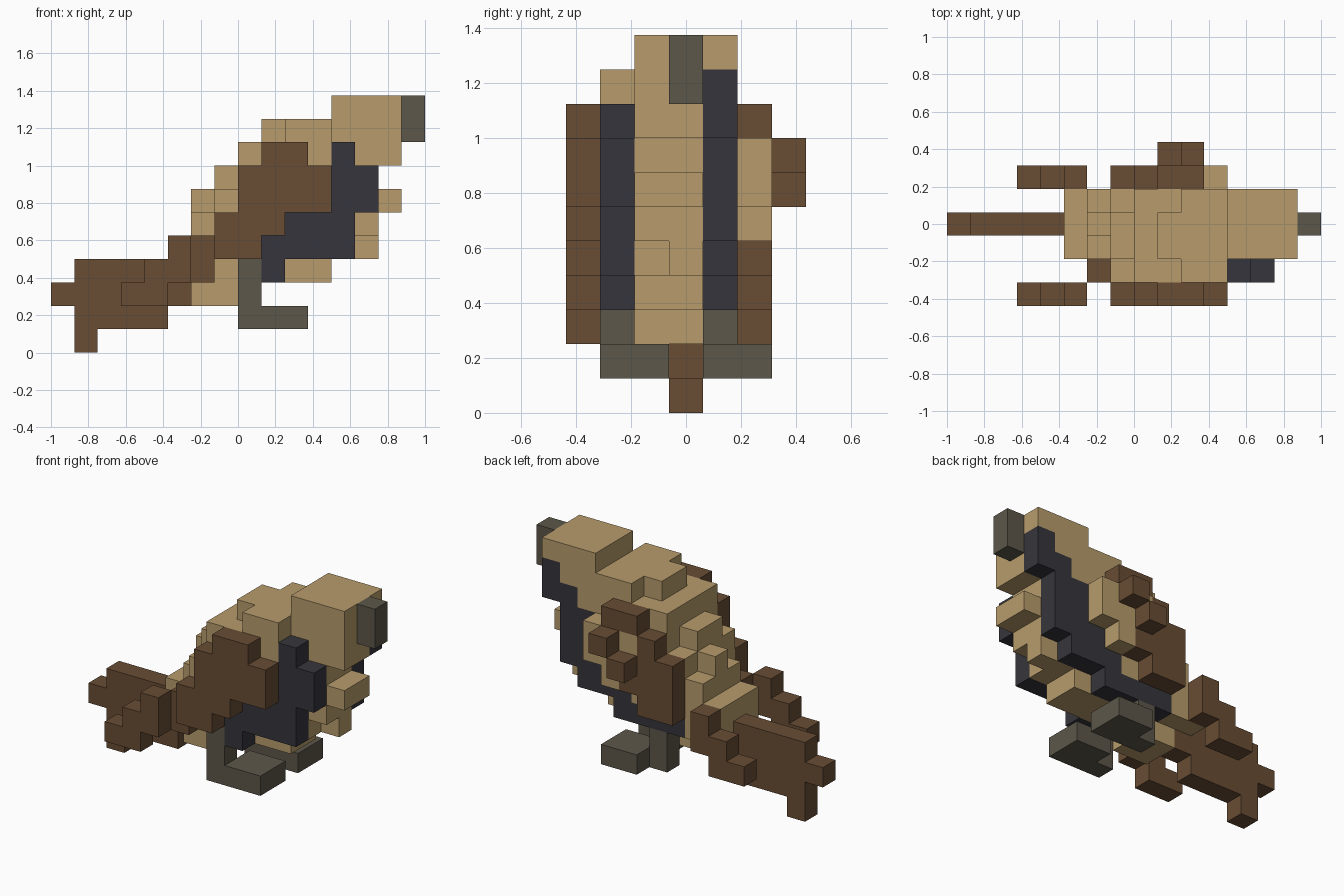
import bpy, bmesh

cube = bpy.data.objects.get("Cube")
if cube:
    bpy.data.objects.remove(cube)

U = 0.125  # edge length of one block


def linear(c):
    c /= 255
    return c / 12.92 if c <= 0.04045 else ((c + 0.055) / 1.055) ** 2.4


def material(name, *rgb):
    col = [linear(c) for c in rgb] + [1.0]
    m = bpy.data.materials.new(name)
    m.use_nodes = True
    m.diffuse_color = col
    m.node_tree.nodes["Principled BSDF"].inputs["Base Color"].default_value = col
    return m


tan = material("tan", 184, 156, 108)
brown = material("brown", 104, 77, 52)
dark = material("charcoal", 54, 53, 60)
grey = material("warm grey", 92, 87, 74)

cells = {}  # block position -> part name
colours = {}  # part name -> material


def slab(part, mat, layers, x, *spans):
    """Fill columns from x onward, each a (bottom, top) span, in every y layer."""
    colours[part] = mat
    for i, (bottom, top) in enumerate(spans):
        for y in layers:
            for z in range(bottom, top):
                cells[x + i, y, z] = part


# Body: stepped core, lower flanks, and ridges
slab("body", tan, (-1, 0), -3, (3, 5), (2, 6), (2, 8), (3, 9),
     *[(3, 10)] * 3, (4, 8), (5, 8), (6, 7))
slab("body", tan, (0,), -2, (6, 7))
slab("body", tan, (0,), 5, (4, 5))
slab("body", tan, (-2, 1), -1, (4, 7), *[(4, 9)] * 2, *[(4, 10)] * 2)
slab("body", tan, (1,), -3, (3, 5), (3, 6))
slab("body", tan, (2,), 1, (6, 8), (5, 8), (6, 8))

# Head and beak
slab("head", tan, (-1, 0, 1), 4, *[(8, 11)] * 3)
slab("beak", grey, (0,), 7, (9, 11))

# Dark stripes down both sides of the breast
slab("right_stripe", dark, (-2,), 1, (3, 5), *[(4, 6)] * 2, (4, 9), (6, 8))
slab("left_stripe", dark, (1,), -1, *[(3, 4)] * 3, (3, 6), (4, 6),
     (4, 8), (5, 9), (8, 10))

# Wings
slab("right_wing", brown, (-3,), -1, (4, 6), (4, 8), (5, 9), (6, 9), (6, 8))
slab("right_wing", brown, (-2,), -2, (3, 5))
slab("left_wing", brown, (2,), -1, (4, 7), (4, 8), (5, 6))
slab("left_wing", brown, (2,), 1, *[(8, 9)] * 2)
slab("left_wing", brown, (3,), 1, (6, 7), (7, 8))

# Tail with a stepped feather on each side
slab("tail", brown, (0,), -8, (2, 3), (0, 4), *[(1, 4)] * 3, (2, 3))
for side, y in (("right", -3), ("left", 2)):
    slab(side + "_tail_feather", brown, (y,), -5, (2, 3), (2, 4), (3, 5))

# Legs, each with a foot two blocks wide
for side, y, hip in (("right", -2, 4), ("left", 1, 3)):
    slab(side + "_leg", grey, (y,), 0, (1, hip))
    slab(side + "_leg", grey, (y, y + 1), 1, *[(1, 2)] * 2)


def side_corners(cell, axis, step):
    """Corners of one block side, wound to face outward."""
    b, c = (axis + 1) % 3, (axis + 2) % 3
    for turn in range(4)[::step]:
        p = list(cell)
        p[axis] += step > 0
        p[b] += turn in (1, 2)
        p[c] += turn > 1
        yield p[0] * U, (p[1] - 0.5) * U, p[2] * U


# Skin each part with its exposed sides only
for part, mat in colours.items():
    bm = bmesh.new()
    for cell in [c for c, owner in cells.items() if owner == part]:
        for axis in range(3):
            for step in (-1, 1):
                near = list(cell)
                near[axis] += step
                if tuple(near) not in cells:
                    bm.faces.new([bm.verts.new(p) for p in side_corners(cell, axis, step)])
    bmesh.ops.remove_doubles(bm, verts=bm.verts, dist=1e-4)
    bmesh.ops.dissolve_limit(bm, angle_limit=0.01, verts=bm.verts, edges=bm.edges)
    mesh = bpy.data.meshes.new(part)
    bm.to_mesh(mesh)
    bm.free()
    mesh.materials.append(mat)
    bpy.context.scene.collection.objects.link(bpy.data.objects.new(part, mesh))
